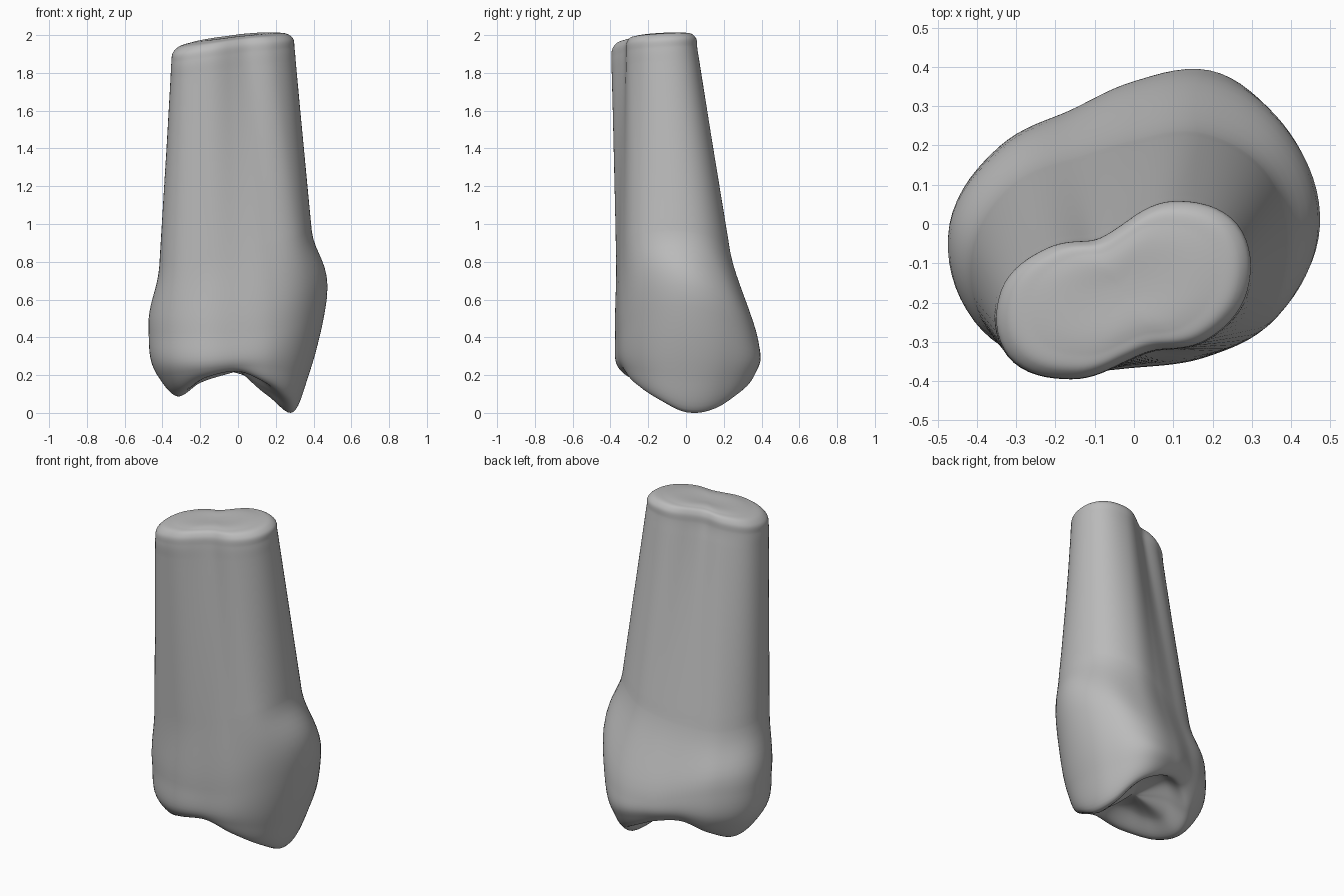
import bpy, bmesh, math
from mathutils import Vector

if "Cube" in bpy.data.objects:
    bpy.data.objects.remove(bpy.data.objects["Cube"], do_unlink=True)

KEYS, SUB, STEPS = 12, 8, 8


def hermite(p0, p1, m0, m1, t):
    t2, t3 = t * t, t * t * t
    return (p0 * (2 * t3 - 3 * t2 + 1) + m0 * (t3 - 2 * t2 + t)
            + p1 * (3 * t2 - 2 * t3) + m1 * (t3 - t2))


def ring(center, radii, heights):
    """Smooth closed section from radii and heights (hundredths) at equal angles."""
    if not isinstance(heights, list):
        heights = [heights] * KEYS
    pts = []
    for i in range(KEYS):
        def key(k):
            k %= KEYS
            return Vector((radii[k], heights[k])) / 100
        a, b, c, d = (key(i + k) for k in (-1, 0, 1, 2))
        for s in range(SUB):
            r, z = hermite(b, c, (c - a) / 2, (d - b) / 2, s / SUB)
            ang = math.tau * (i + s / SUB) / KEYS
            pts.append(Vector((center[0] + r * math.cos(ang),
                               center[1] + r * math.sin(ang), z)))
    return pts


def blend(a, b, t):
    return [p.lerp(q, t) for p, q in zip(a, b)]


def cut_height(p):
    """Tilted plane of the cut root end."""
    return 1.985 + 0.1 * p.x + 0.06 * (p.y + 0.17) - 0.1 * p.x ** 2


def scaled(section, center, f, drop):
    """Shrink a section toward its centre and lay it on the cut plane."""
    out = []
    for p in section:
        q = Vector((center[0] + (p.x - center[0]) * f,
                    center[1] + (p.y - center[1]) * f, 0))
        q.z = cut_height(q) - drop
        out.append(q)
    return out


def loft(sections):
    """Spline through the sections, spaced by their mean distance."""
    knots = [0.0]
    for a, b in zip(sections, sections[1:]):
        knots.append(knots[-1] + sum((p - q).length for p, q in zip(a, b)) / len(a))
    last = len(sections) - 1

    def tangent(i, j):
        lo, hi = max(i - 1, 0), min(i + 1, last)
        if lo == i or hi == i:
            return (sections[hi][j] - sections[lo][j]) / (knots[hi] - knots[lo])
        h0, h1 = knots[i] - knots[lo], knots[hi] - knots[i]
        d0 = (sections[i][j] - sections[lo][j]) / h0
        d1 = (sections[hi][j] - sections[i][j]) / h1
        return (d0 * h1 + d1 * h0) / (h0 + h1)

    rows = []
    for i in range(last):
        h = knots[i + 1] - knots[i]
        for s in range(STEPS):
            rows.append([hermite(sections[i][j], sections[i + 1][j],
                                 tangent(i, j) * h, tangent(i + 1, j) * h, s / STEPS)
                         for j in range(KEYS * SUB)])
    rows.append(sections[-1])
    return rows


# Root: bean-shaped cut end widening to an oval neck
end_mid = (-0.03, -0.17)
bean = ring(end_mid, [32, 34, 26.5, 17, 15, 22, 31, 33.5, 26, 18.5, 17.5, 25], 190)
edge = scaled(bean, end_mid, 1, 0.085)
neck = ring((0, -0.08), [39, 40, 36, 29.5, 29, 36, 41.5, 41.5, 33, 28, 30, 37],
            [95, 92, 84, 78, 75, 74, 76, 76, 78, 80, 86, 92])

# Crown: widest belt, lower flank, rim with two cusps, central hollow
belt = ring((0, 0), [47, 46, 43, 35.5, 32.5, 39, 47, 47.5, 42, 36.5, 38.5, 43],
            [60, 52, 39, 37, 40, 44, 44, 42, 42, 42, 46, 56])
flank = ring((0, 0), [37.5, 40, 42.5, 35, 32, 37.5, 43, 44, 40.5, 35, 36, 37],
             [20, 20, 22, 25, 26, 23, 20, 21, 23, 25, 24, 22])
rim = ring((0, 0), [29.5, 31, 35, 30, 27, 30, 32.5, 34, 33.5, 30, 31, 31],
           [0, 1.5, 12, 20, 21, 14, 8, 11, 18, 21, 15, 7])
hollow = ring((0, 0), [16, 18, 21, 20, 18, 18, 20, 20, 19, 18, 18, 17],
              [8, 12, 21, 25, 25, 20, 15, 18, 23, 24, 20, 12])
pit = ring((0, 0), [1] * KEYS, 21)

rows = loft([scaled(bean, end_mid, 0.03, 0), scaled(bean, end_mid, 0.7, 0.002),
             scaled(bean, end_mid, 0.9, 0.014), scaled(bean, end_mid, 0.975, 0.036),
             edge, blend(edge, neck, 0.08), blend(edge, neck, 0.5),
             blend(edge, neck, 0.92), neck, belt, flank, rim, hollow, pit])

bm = bmesh.new()
grid = [[bm.verts.new(p) for p in row] for row in rows]
count = KEYS * SUB
for a, b in zip(grid, grid[1:]):
    for j in range(count):
        k = (j + 1) % count
        bm.faces.new((a[j], b[j], b[k], a[k]))
bm.faces.new(grid[0])
bm.faces.new(grid[-1][::-1])
bmesh.ops.recalc_face_normals(bm, faces=bm.faces)

# Stand the lower cusp on the ground
low = min(v.co.z for v in bm.verts)
for v in bm.verts:
    v.co.z -= low

mesh = bpy.data.meshes.new("tooth")
bm.to_mesh(mesh)
bm.free()
tooth = bpy.data.objects.new("tooth", mesh)
bpy.context.collection.objects.link(tooth)

# Plain grey material
grey = bpy.data.materials.new("plain grey")
grey.use_nodes = True
colour = (0.5, 0.5, 0.5, 1)
grey.diffuse_color = colour
grey.node_tree.nodes["Principled BSDF"].inputs["Base Color"].default_value = colour
mesh.materials.append(grey)

bpy.context.view_layer.objects.active = tooth
tooth.select_set(True)
bpy.ops.object.shade_smooth_by_angle(angle=math.radians(50))
